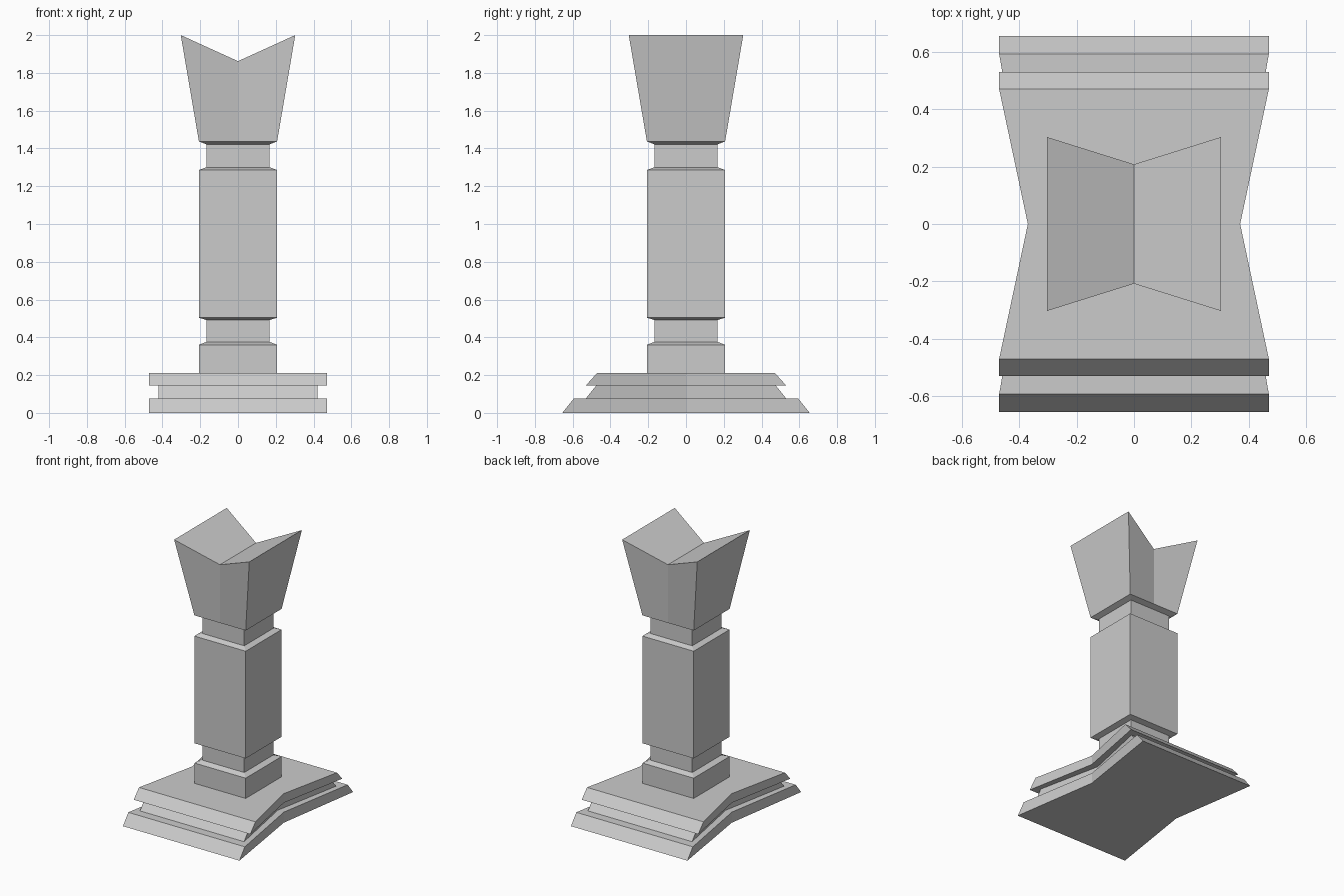
import bpy
import bmesh

cube = bpy.data.objects.get("Cube")
if cube:
    bpy.data.objects.remove(cube, do_unlink=True)

GREY = (0.6, 0.6, 0.6, 1.0)
stone = bpy.data.materials.new("grey stone")
stone.use_nodes = True
stone.diffuse_color = GREY
bsdf = next(n for n in stone.node_tree.nodes if n.type == 'BSDF_PRINCIPLED')
bsdf.inputs["Base Color"].default_value = GREY


def square(half, z):
    return [(half, half, z), (-half, half, z), (-half, -half, z), (half, -half, z)]


def waisted(x, y, waist, z):
    """Rectangle pinched in at the middle of its left and right sides."""
    return [(x, -y, z), (waist, 0, z), (x, y, z),
            (-x, y, z), (-waist, 0, z), (-x, -y, z)]


def notched(half, z, mid_y, mid_z):
    """Square with a fold line across the middle from front to back."""
    return [(half, half, z), (0, mid_y, mid_z), (-half, half, z),
            (-half, -half, z), (0, -mid_y, mid_z), (half, -half, z)]


def loft(name, rings, cap_bottom=True, cap_top=True):
    """Skin a stack of matching rings and close the chosen ends."""
    bm = bmesh.new()
    loops = [[bm.verts.new(p) for p in ring] for ring in rings]
    n = len(loops[0])
    for low, high in zip(loops, loops[1:]):
        for i in range(n):
            j = (i + 1) % n
            bm.faces.new((low[i], low[j], high[j], high[i]))
    caps = [(0, 1, 2, 3)] if n == 4 else [(0, 1, 4, 5), (1, 2, 3, 4)]
    for cap in caps:
        if cap_top:
            bm.faces.new([loops[-1][i] for i in cap])
        if cap_bottom:
            bm.faces.new([loops[0][i] for i in reversed(cap)])
    mesh = bpy.data.meshes.new(name)
    bm.to_mesh(mesh)
    bm.free()
    mesh.materials.append(stone)
    obj = bpy.data.objects.new(name, mesh)
    bpy.context.collection.objects.link(obj)
    return obj


# Stepped base: three waisted slabs with sloping front and back ends
Z_LOW, Z_MID, Z_TOP = 0.077, 0.145, 0.212
loft("lower_base_slab", [waisted(0.47, 0.655, 0.37, 0), waisted(0.47, 0.593, 0.37, Z_LOW)])
loft("middle_base_slab", [waisted(0.42, 0.53, 0.32, Z_LOW), waisted(0.42, 0.475, 0.32, Z_MID)])
loft("upper_base_slab", [waisted(0.47, 0.53, 0.37, Z_MID), waisted(0.47, 0.47, 0.37, Z_TOP)])

# Square pillar with two chamfered necks
WIDE, NECK = 0.207, 0.168
loft("pillar", [
    square(WIDE, Z_TOP), square(WIDE, 0.36),
    square(NECK, 0.376), square(NECK, 0.492),
    square(WIDE, 0.504), square(WIDE, 1.286),
    square(NECK, 1.3), square(NECK, 1.422),
], cap_bottom=False, cap_top=False)

# Flared head with a V-shaped valley in the top
loft("flared_head", [
    notched(NECK, 1.422, NECK, 1.422),
    notched(WIDE, 1.437, WIDE, 1.437),
    notched(0.303, 2.0, 0.208, 1.862),
], cap_bottom=False)
